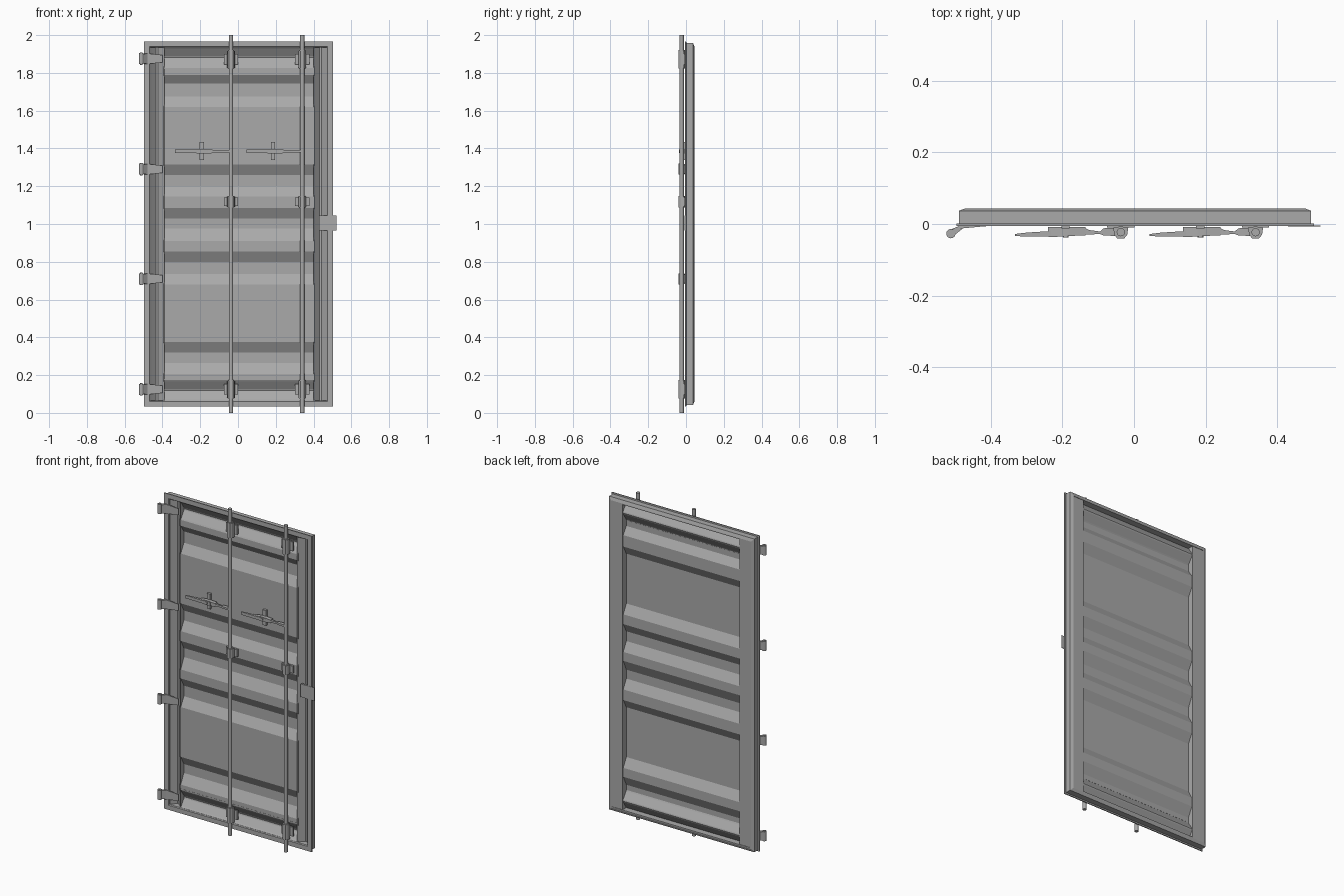
import bpy, bmesh, math

if "Cube" in bpy.data.objects:
    bpy.data.objects.remove(bpy.data.objects["Cube"])

# One dark grey paint for the whole door
paint = bpy.data.materials.new("grey_paint")
paint.diffuse_color = (0.4, 0.4, 0.4, 1)
paint.use_nodes = True
paint.node_tree.nodes["Principled BSDF"].inputs["Base Color"].default_value = paint.diffuse_color


def finish(name, bm, angle=None):
    bmesh.ops.recalc_face_normals(bm, faces=bm.faces)
    me = bpy.data.meshes.new(name)
    bm.to_mesh(me)
    bm.free()
    me.materials.append(paint)
    ob = bpy.data.objects.new(name, me)
    bpy.context.collection.objects.link(ob)
    if angle:
        bpy.ops.object.select_all(action='DESELECT')
        ob.select_set(True)
        bpy.context.view_layer.objects.active = ob
        bpy.ops.object.shade_smooth_by_angle(angle=math.radians(angle))
    return ob


def prism(name, pts, axis, a, b, angle=None):
    """Extrude a closed 2D profile along an axis from a to b."""
    place = {'x': lambda p, t: (t, p[0], p[1]),
             'y': lambda p, t: (p[0], t, p[1]),
             'z': lambda p, t: (p[0], p[1], t)}[axis]
    bm = bmesh.new()
    lo = [bm.verts.new(place(p, a)) for p in pts]
    hi = [bm.verts.new(place(p, b)) for p in pts]
    n = len(pts)
    bm.faces.new(lo)
    bm.faces.new(hi)
    for i in range(n):
        bm.faces.new((lo[i], lo[(i + 1) % n], hi[(i + 1) % n], hi[i]))
    return finish(name, bm, angle)


def box(name, x0, x1, y0, y1, z0, z1):
    return prism(name, [(x0, y0), (x1, y0), (x1, y1), (x0, y1)], 'z', z0, z1)


def circle(cx, cy, r, n=16):
    return [(cx + r * math.cos(2 * math.pi * i / n), cy + r * math.sin(2 * math.pi * i / n)) for i in range(n)]


def sheet(line, t=0.003):
    """Thicken a (y, z) polyline backwards in y."""
    return line + [(y + t, z) for y, z in reversed(line)]


# Outer rim with seal lip, mitred around the door
L, R, B, T = -0.497, 0.503, 0.033, 1.967
rim = [(0, -.005), (.028, -.005), (.032, .0), (.032, .044), (.026, .044), (.008, .037), (.008, .002), (0, .001)]
bm = bmesh.new()
rings = [[bm.verts.new(c) for c in ((L + d, y, B + d), (R - d, y, B + d), (R - d, y, T - d), (L + d, y, T - d))]
         for d, y in rim]
for i, r in enumerate(rings):
    s = rings[(i + 1) % len(rings)]
    for k in range(4):
        bm.faces.new((r[k], r[(k + 1) % 4], s[(k + 1) % 4], s[k]))
finish("door_rim", bm)

# Side posts: flat back, sloped channel in the front
for name, x0, x1 in (("left_post", -0.468, -0.39), ("right_post", 0.40, 0.475)):
    c, h = (x0 + x1) / 2, (x1 - x0) / 2
    groove = [(x0, .002), (c - h * .75, .012), (c - h * .15, .034), (c + h * .15, .034), (c + h * .75, .012), (x1, .002)]
    prism(name, groove + [(x1, .041), (x0, .041)], 'z', B + .03, T - .03)

# Top and bottom rails: pressed channels, mirrored about mid height
rail = [(.0, 1.938), (.009, 1.927), (.034, 1.89), (.037, 1.882), (.034, 1.874), (.006, 1.834), (.002, 1.827), (.002, 1.82)]
prism("top_rail", sheet(rail), 'x', -0.395, 0.405)
prism("bottom_rail", sheet([(y, 2 - z) for y, z in rail]), 'x', -0.395, 0.405)

# Corrugated panel: each rib is (z of slope start, slope end, slope start, slope end)
ribs = [(.205, .265, .32, .375), (.68, .735, .80, .855), (.91, .975, 1.03, 1.085),
        (1.145, 1.20, 1.26, 1.315), (1.62, 1.675, 1.745, 1.79)]
F, K = .003, .033
wave = [(F, .175)]
for a, b, c, d in ribs:
    wave += [(F, a), (K, b), (K, c), (F, d)]
wave.append((F, 1.825))
prism("corrugated_panel", sheet(wave), 'x', -0.395, 0.405)

# Lock-edge plate
box("edge_plate", .43, .522, -.007, -.004, .965, 1.045)
box("edge_plate_block", .43, .474, -.004, .005, .965, 1.045)

# Hinges: knuckle, arm and tapered blade
for i, z in enumerate((.125, .71, 1.29, 1.875)):
    prism(f"hinge_knuckle_{i}", circle(-.512, -.027, .013), 'z', z - .029, z + .029, 40)
    prism(f"hinge_pin_{i}", circle(-.512, -.027, .006, 10), 'z', z - .032, z + .032, 40)
    arm = [(-.508, -.036), (-.478, -.012), (-.40, -.005), (-.40, .0), (-.485, -.004), (-.517, -.017)]
    blade = prism(f"hinge_blade_{i}", arm, 'z', z - .028, z + .028)
    for v in blade.data.vertices:
        if v.co.x > -.45:
            v.co.z = z + (v.co.z - z) * .7
        elif v.co.x < -.5:
            v.co.z = z + (v.co.z - z) * .85

# Locking bars with brackets and handles
for i, x in enumerate((-.037, .34)):
    y = -.023
    prism(f"lock_bar_{i}", circle(x, y, .0115), 'z', 0, 2, 40)

    # Guide brackets: foot plate, clamp and bearing collar
    for j, (z, h, foot) in enumerate(((.125, .045, .028), (1.118, .028, .022), (1.872, .045, .028))):
        box(f"bracket_foot_{i}_{j}", x - .038, x + .038, -.010, .001, z - foot, z + foot)
        clamp = [(x - .021, -.010), (x - .018, -.03), (x - .010, -.04), (x + .010, -.04),
                 (x + .018, -.03), (x + .021, -.010)]
        prism(f"bracket_clamp_{i}_{j}", clamp, 'z', z - h, z + h)
        prism(f"bracket_collar_{i}_{j}", circle(x, y, .0165), 'z', z - h - .003, z + h + .003, 40)

    # Handle lever, link to the bar, and retaining catch
    z = 1.385
    o = x + .037
    grip = [(o - .333, -.028), (o - .30, -.024), (o - .235, -.020), (o - .215, -.008), (o - .195, -.008),
            (o - .165, -.020), (o - .165, -.033), (o - .22, -.036), (o - .333, -.034)]
    prism(f"handle_grip_{i}", grip, 'z', z - .009, z + .009)
    link = [(o - .17, -.012), (o - .14, -.010), (o - .125, -.017), (o - .095, -.021), (o - .085, -.012),
            (o - .04, -.010), (o - .04, -.034), (o - .085, -.032), (o - .095, -.028), (o - .14, -.030), (o - .17, -.033)]
    prism(f"handle_link_{i}", link, 'z', z - .006, z + .006)
    box(f"catch_plate_{i}", o - .203, o - .180, -.012, .006, z - .045, z + .048)
    prism(f"catch_arm_{i}", [(o - .24, z - .008), (o - .20, z - .013), (o - .18, z - .013), (o - .135, z - .010),
                             (o - .135, z + .010), (o - .18, z + .013), (o - .20, z + .013), (o - .24, z + .008)],
          'y', -.032, -.008)
    prism(f"catch_pivot_{i}", circle(o - .191, z, .008, 12), 'y', -.038, -.008, 40)
